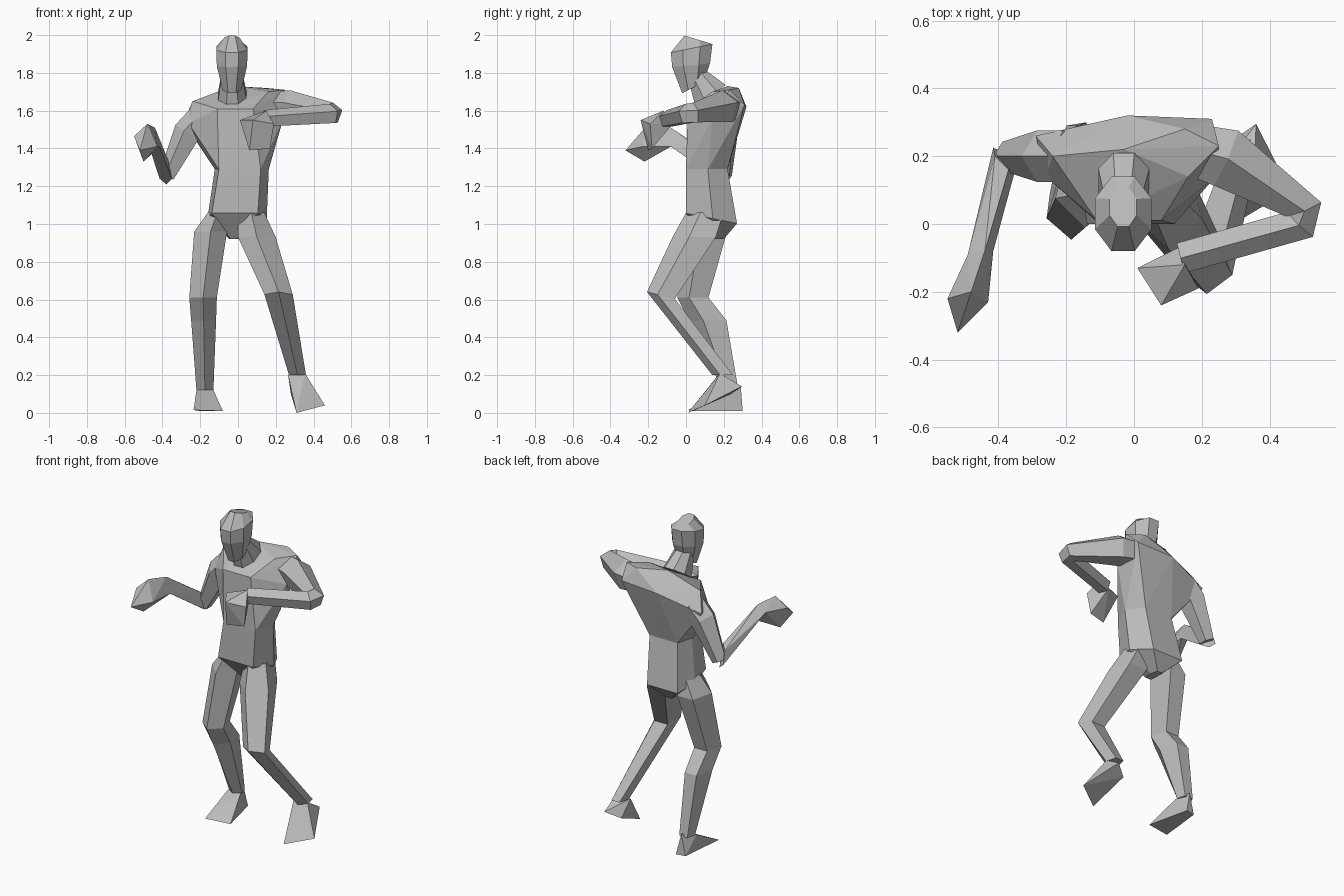
import bpy, bmesh, math
from mathutils import Vector

old = bpy.data.objects.get("Cube")
if old:
    bpy.data.objects.remove(old, do_unlink=True)

grey = bpy.data.materials.new("plain grey")
grey.use_nodes = True
tone = (0.5, 0.5, 0.5, 1)
grey.diffuse_color = tone
grey.node_tree.nodes["Principled BSDF"].inputs["Base Color"].default_value = tone


def finish(name, bm):
    bmesh.ops.recalc_face_normals(bm, faces=bm.faces)
    mesh = bpy.data.meshes.new(name)
    bm.to_mesh(mesh)
    bm.free()
    mesh.materials.append(grey)
    obj = bpy.data.objects.new(name, mesh)
    bpy.context.collection.objects.link(obj)
    return obj


def bridge(name, rings):
    """Join rings of points into a closed, faceted tube."""
    bm = bmesh.new()
    loops = [[bm.verts.new(p) for p in ring] for ring in rings]
    count = len(loops[0])
    for low, high in zip(loops, loops[1:]):
        for i in range(count):
            j = (i + 1) % count
            bm.faces.new((low[i], low[j], high[j], high[i]))
    bm.faces.new(loops[0])
    bm.faces.new(loops[-1])
    return finish(name, bm)


def circle(sides, start):
    angles = [start + math.tau * i / sides for i in range(sides)]
    return [(math.cos(a), math.sin(a)) for a in angles]


def section(outline, cx, cy, cz, rx, ry, tilt):
    """Level ring: centre, half width, half depth, rise towards the back."""
    return [(cx + u * rx, cy + v * ry, cz + tilt * v * ry) for u, v in outline]


def stack(name, outline, sections):
    return bridge(name, [section(outline, *s) for s in sections])


def limb(name, path, sides=5):
    """Sections square to a path: point, then radius."""
    points = [Vector(p) for p, r in path]
    rings = []
    for i, (p, radius) in enumerate(path):
        c = points[i]
        along = Vector()
        if i > 0:
            along += (c - points[i - 1]).normalized()
        if i < len(points) - 1:
            along += (points[i + 1] - c).normalized()
        along.normalize()
        side = along.cross(Vector((0, 0, 1))).normalized()
        up = side.cross(along)
        rings.append([c + radius * (u * side + v * up)
                      for u, v in circle(sides, math.pi / 2)])
    return bridge(name, rings)


def hull(name, points):
    bm = bmesh.new()
    for p in points:
        bm.verts.new(p)
    bmesh.ops.convex_hull(bm, input=bm.verts)
    loose = [v for v in bm.verts if not v.link_faces]
    bmesh.ops.delete(bm, geom=loose, context='VERTS')
    return finish(name, bm)


octagon = circle(8, math.pi / 8)
octagon = [(u / math.cos(math.pi / 8), v / math.cos(math.pi / 8)) for u, v in octagon]
pentagon = [(u * 1.05, v * 1.1) for u, v in circle(5, -math.pi / 2)]
trunk = [(-.85, -1), (.7, -1), (1, .05), (.55, 1), (-.8, 1), (-1, .05)]

# Trunk: hips up to the waist, then waist up to the shoulders
waist = (.02, .11, 1.29, .143, .11, 0)
stack("hips", trunk, [
    (-.02, .15, .92, .025, .05, 0),
    (-.005, .135, 1.03, .157, .135, -.2),
    waist])
hull("upper_body", section(trunk, *waist) + [
    (-.24, .2, 1.65), (.25, .23, 1.71), (.15, .28, 1.72), (.16, .14, 1.7),
    (-.26, .14, 1.53), (-.29, .26, 1.54), (-.02, .32, 1.62), (.23, .31, 1.63),
    (.24, .14, 1.56), (-.03, .22, 1.73), (-.11, .01, 1.61), (.08, .01, 1.61)])

# Neck and head
stack("neck", octagon, [
    (-.03, .13, 1.68, .075, .08, .7),
    (-.032, .06, 1.79, .055, .05, .4)])
stack("head", octagon, [
    (-.032, .035, 1.72, .05, .055, .5),
    (-.032, .027, 1.84, .08, .1, .1),
    (-.032, .03, 1.93, .083, .11, .2),
    (-.032, .05, 1.98, .04, .058, -.3)])

# Right arm and hand
limb("right_upper_arm", [
    ((-.19, .2, 1.56), .08), ((-.265, .2, 1.48), .08),
    ((-.375, .2, 1.25), .045)])
hull("right_forearm", [
    (-.415, .225, 1.24), (-.35, .16, 1.24), (-.38, .21, 1.21), (-.37, .16, 1.34),
    (-.41, .2, 1.32), (-.49, -.09, 1.47), (-.415, -.08, 1.41), (-.44, -.08, 1.51)])
hull("right_hand", [
    (-.48, -.2, 1.53), (-.55, -.22, 1.465), (-.52, -.32, 1.39),
    (-.5, -.22, 1.33), (-.43, -.23, 1.41), (-.415, -.08, 1.41),
    (-.49, -.09, 1.47), (-.44, -.08, 1.51)])

# Left arm and hand
limb("left_arm", [
    ((.17, .22, 1.62), .08), ((.27, .195, 1.615), .093),
    ((.5, .045, 1.585), .058), ((.49, 0, 1.58), .056), ((.14, -.1, 1.555), .048)])
hull("left_hand", [
    (.01, -.13, 1.55), (.15, -.12, 1.6), (.19, -.19, 1.53), (.08, -.24, 1.55),
    (.17, -.18, 1.4), (.06, -.2, 1.39), (.13, -.07, 1.53)])

# Legs
stack("right_leg", pentagon, [
    (-.11, .12, 1.06, .05, .09, 0),
    (-.145, .115, .96, .087, .115, 0),
    (-.185, .045, .61, .073, .083, 0),
    (-.182, .125, .49, .066, .1, 0),
    (-.175, .24, .12, .045, .042, 0)])
stack("left_leg", pentagon, [
    (.07, .11, 1.06, .07, .1, 0),
    (.1, .055, .93, .1, .115, 0),
    (.215, -.125, .62, .075, .074, -.25),
    (.315, .2, .2, .045, .055, 0)])

# Feet
hull("right_foot", [
    (-.22, .21, .12), (-.13, .21, .12), (-.17, .29, .14),
    (-.235, .01, .015), (-.08, .04, .01), (-.14, .3, .01), (-.2, .29, .01)])
hull("left_foot", [
    (.265, .17, .2), (.355, .18, .21), (.36, .295, .14), (.28, .24, .1),
    (.31, .01, 0), (.46, .1, .04)])
